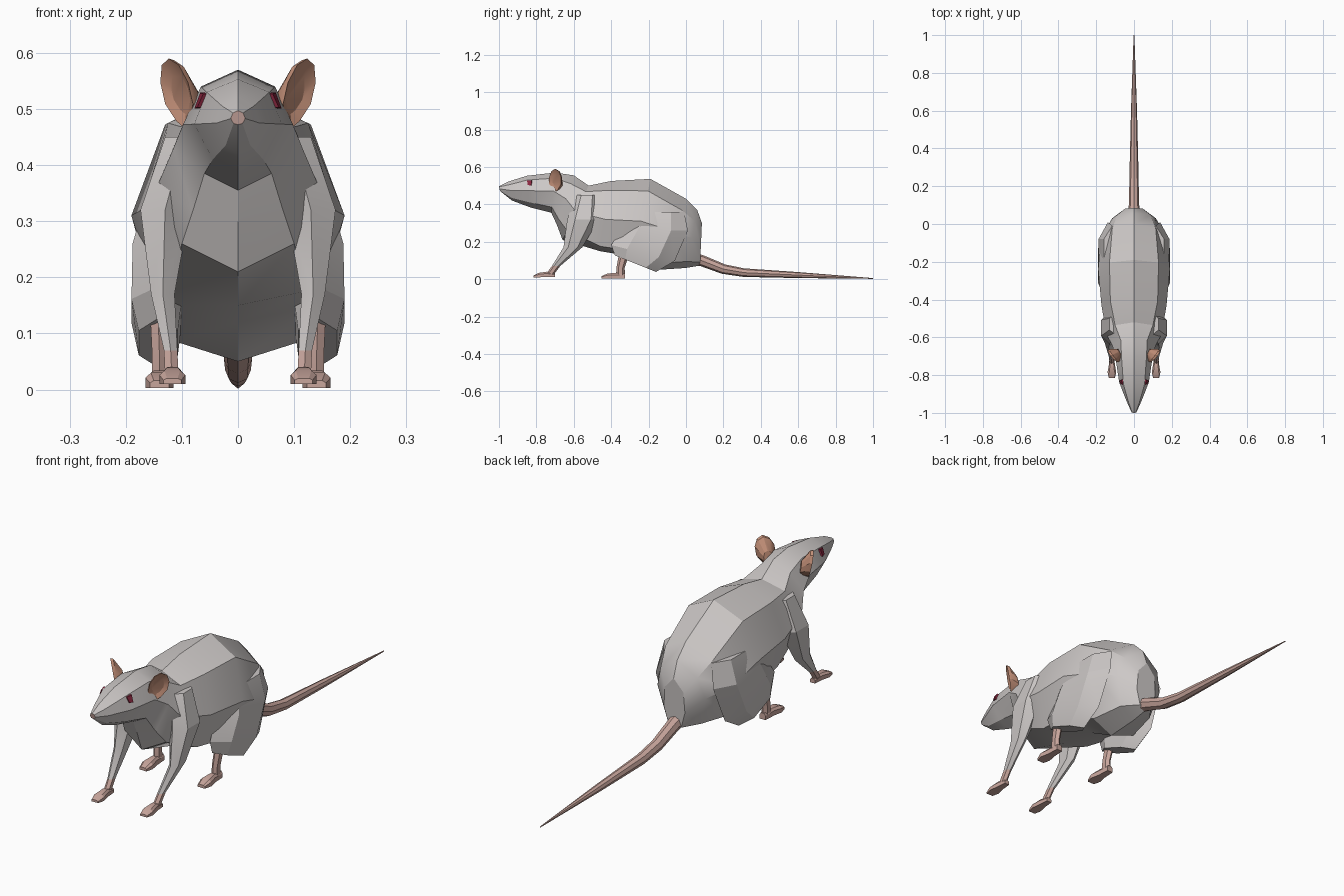
import bpy, bmesh, math
from mathutils import Vector

if "Cube" in bpy.data.objects:
    bpy.data.objects.remove(bpy.data.objects["Cube"])


def material(name, rgb):
    m = bpy.data.materials.new(name)
    m.diffuse_color = (*rgb, 1)
    m.use_nodes = True
    m.node_tree.nodes["Principled BSDF"].inputs["Base Color"].default_value = m.diffuse_color
    return m


FUR = material("grey fur", (0.61, 0.58, 0.57))
SKIN = material("pink skin", (0.58, 0.38, 0.335))
EAR = material("tan ear", (0.55, 0.28, 0.19))
EYE = material("red eye", (0.25, 0.02, 0.05))


def loft(name, rings, mat, mirror=False, smooth=25):
    """Skin a list of equal-length closed rings and cap both ends."""
    bm = bmesh.new()
    rows = [[bm.verts.new(p) for p in r] for r in rings]
    n = len(rows[0])
    for a, b in zip(rows, rows[1:]):
        for i in range(n):
            j = (i + 1) % n
            bm.faces.new((a[i], a[j], b[j], b[i]))
    bm.faces.new(rows[0])
    bm.faces.new(rows[-1])
    bmesh.ops.recalc_face_normals(bm, faces=bm.faces)
    me = bpy.data.meshes.new(name)
    bm.to_mesh(me)
    bm.free()
    me.materials.append(mat)
    ob = bpy.data.objects.new(name, me)
    bpy.context.collection.objects.link(ob)
    if mirror:
        ob.modifiers.new("mirror", 'MIRROR').use_axis = (True, False, False)
    bpy.ops.object.select_all(action='DESELECT')
    ob.select_set(True)
    bpy.context.view_layer.objects.active = ob
    bpy.ops.object.shade_smooth_by_angle(angle=math.radians(smooth))
    return ob


def limb(name, stations, mat, sides=6):
    """Stations: centre x, y, z, half width, half depth, slope along y."""
    rings = []
    for x, y, z, hx, hy, slope in stations:
        ring = []
        for i in range(sides):
            a = math.tau * (i + 0.5 * (sides == 4)) / sides + math.pi / 2
            k = 1.41 if sides == 4 else 1
            dx, dy = k * hx * math.cos(a), k * hy * math.sin(a)
            if sides == 6:
                dx *= 1.15
            ring.append((x + dx, y + dy, z + slope * dy))
        rings.append(ring)
    return loft(name, rings, mat, True)


def foot(name, cx, stations):
    """Stations: y, bottom z, top z, half width."""
    rings = [[(cx - w, y, lo), (cx + w, y, lo), (cx + w, y, (lo + 2 * hi) / 3),
              (cx + w * .6, y, hi), (cx - w * .6, y, hi), (cx - w, y, (lo + 2 * hi) / 3)]
             for y, lo, hi, w in stations]
    return loft(name, rings, SKIN, True)


# Head and body: top y,z; bottom y,z; then x,z of back edge, flank, underside edge
sections = [
    (-1.0, .497, -.995, .472, .009, .493, .013, .483, .008, .474),
    (-.95, .522, -.93, .42, .028, .505, .038, .475, .022, .435),
    (-.85, .553, -.83, .383, .056, .53, .078, .473, .045, .41),
    (-.70, .57, -.72, .355, .066, .54, .098, .472, .06, .385),
    (-.60, .555, -.69, .29, .07, .51, .115, .43, .08, .32),
    (-.52, .50, -.66, .21, .10, .468, .145, .36, .10, .26),
    (-.40, .525, -.46, .15, .125, .475, .172, .32, .12, .175),
    (-.19, .536, -.28, .12, .13, .472, .19, .31, .14, .15),
    (0, .43, -.15, .05, .115, .37, .175, .255, .11, .085),
    (.06, .37, 0, .06, .088, .31, .115, .22, .08, .095),
    (.085, .30, .075, .073, .045, .25, .05, .16, .03, .09),
]
rings = []
for yt, zt, yb, zb, x1, z1, x2, z2, x3, z3 in sections:
    half = [(x1, z1), (x2, z2), (x3, z3)]
    outline = [(0, zt)] + half + [(0, zb)] + [(-x, z) for x, z in reversed(half)]
    rings.append([(x, yb + (yt - yb) * (z - zb) / (zt - zb), z) for x, z in outline])
body = loft("head_and_body", rings, FUR)

# Pink nose tip
body.data.materials.append(SKIN)
for p in body.data.polygons:
    if p.center.y < -.985:
        p.material_index = 1

# Front legs, wrists and paws
limb("front_leg", [(.095, -.53, .45, .035, .06, 0), (.13, -.55, .32, .044, .085, 0),
                   (.134, -.605, .17, .021, .05, 0), (.12, -.695, .07, .012, .022, 0)], FUR)
limb("front_wrist", [(.12, -.695, .07, .012, .022, 0), (.118, -.728, .025, .012, .022, 0)], SKIN)
foot("front_paw", .117, [(-.70, .012, .03, .012), (-.745, .012, .04, .016),
                         (-.785, .010, .034, .023), (-.815, .010, .02, .016)])

# Haunches, ankles and hind feet
limb("haunch", [(.115, -.15, .36, .045, .14, 0), (.138, -.17, .26, .05, .18, 0),
                (.145, -.23, .14, .045, .17, -.25), (.142, -.27, .083, .035, .11, -.4)], FUR)
limb("hind_ankle", [(.142, -.335, .12, .014, .026, 0), (.14, -.35, .06, .013, .022, 0),
                    (.14, -.35, .015, .014, .024, 0)], SKIN)
foot("hind_foot", .14, [(-.325, .003, .03, .014), (-.38, .003, .034, .017),
                        (-.42, .003, .03, .025), (-.452, .003, .016, .017)])

# Tail: tapered octagon along a drooping path (y, z, radius)
tail = [(.05, .108, .03), (.09, .097, .028), (.2, .054, .025), (.31, .035, .023),
        (.6, .022, .016), (1.0, .004, .002)]
loft("tail", [[(r * math.cos(i * math.tau / 8), y + .35 * (y < .25) * r * math.sin(i * math.tau / 8),
                z + r * math.sin(i * math.tau / 8)) for i in range(8)] for y, z, r in tail], SKIN,
     smooth=30)

# Ears: shallow cup whose back narrows into the head
centre = Vector((.107, -.698, .528))
wide, tall, out = Vector((.026, .033, 0)), Vector((.014, 0, .062)), Vector((.79, -.62, 0))


def ear_ring(scale, offset, drop=0):
    c = centre + out * offset - tall * drop
    ring = []
    for i in range(10):
        a = math.tau * i / 10 + math.pi / 2
        s = math.sin(a)
        narrow = .75 if s < -.5 else 1
        ring.append(c + (wide * math.cos(a) * narrow + tall * s) * scale)
    return ring


loft("ear", [ear_ring(.6, -.006), ear_ring(1, .003), ear_ring(.95, -.008),
             ear_ring(.5, -.035, .3)], EAR, True)

# Eyes: thin slanted plates on the cheeks
eye = []
for off in (-.004, .004):
    eye.append([(.0655 + off - .4 * dz - .25 * -dy, -.836 + dy - off * .3, .516 + dz)
                for dy, dz in ((-.013, .011), (.012, .013), (.009, -.015), (-.009, -.013))])
loft("eye", eye, EYE, True)
